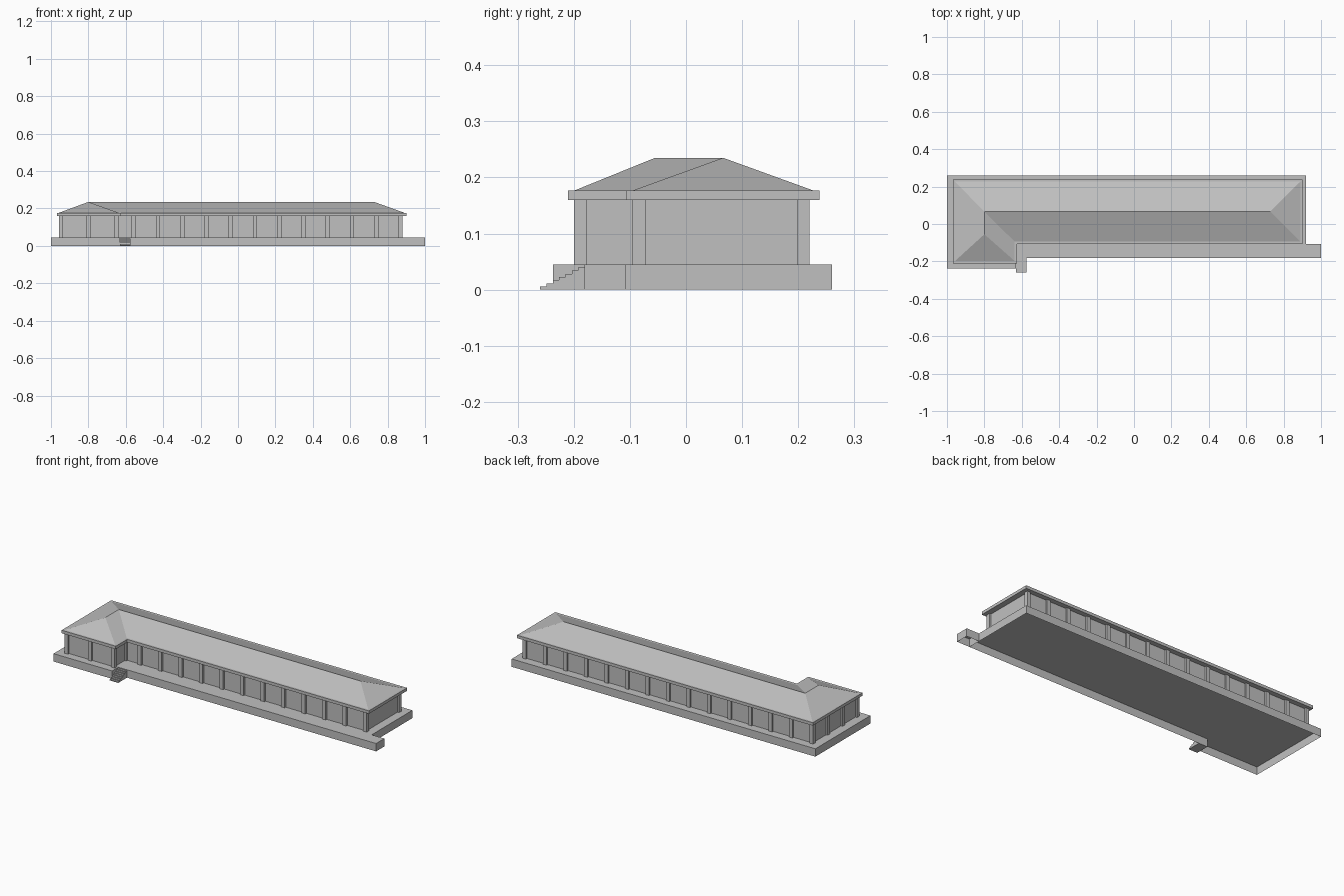
import bpy, bmesh

cube = bpy.data.objects.get("Cube")
if cube:
    bpy.data.objects.remove(cube, do_unlink=True)

stone = bpy.data.materials.new("pale grey")
stone.use_nodes = True
stone.diffuse_color = (0.53, 0.53, 0.53, 1)
stone.node_tree.nodes["Principled BSDF"].inputs["Base Color"].default_value = (0.53, 0.53, 0.53, 1)


def finish(name, bm):
    mesh = bpy.data.meshes.new(name)
    bm.to_mesh(mesh)
    bm.free()
    mesh.materials.append(stone)
    obj = bpy.data.objects.new(name, mesh)
    bpy.context.collection.objects.link(obj)
    return obj


def add_prism(bm, outline, z0, z1, top=True, bottom=True):
    """Upright prism over a counter-clockwise outline, with optional caps."""
    low = [bm.verts.new((x, y, z0)) for x, y in outline]
    high = [bm.verts.new((x, y, z1)) for x, y in outline]
    n = len(outline)
    for i in range(n):
        j = (i + 1) % n
        bm.faces.new((low[i], low[j], high[j], high[i]))
    if top:
        bm.faces.new(high)
    if bottom:
        bm.faces.new(low[::-1])


def prism(name, outline, z0, z1, top=True, bottom=True):
    bm = bmesh.new()
    add_prism(bm, outline, z0, z1, top, bottom)
    return finish(name, bm)


def rect(x0, x1, y0, y1):
    return [(x0, y0), (x1, y0), (x1, y1), (x0, y1)]


def ell(left, wing_right, right, wing_front, front, back):
    """L-shaped plan: a long range with a short wing at the low-x end."""
    return [(left, wing_front), (wing_right, wing_front), (wing_right, front),
            (right, front), (right, back), (left, back)]


FLOOR, SOFFIT, EAVE, RIDGE = 0.045, 0.16, 0.177, 0.235

# Hollow plinth and its small side landing, open underneath
prism("plinth", ell(-1, -0.63, 0.92, -0.237, -0.181, 0.26), 0, FLOOR, bottom=False)
prism("side_landing", rect(0.92, 1, -0.181, -0.107), 0, FLOOR, bottom=False)

# Entrance steps, one stepped side profile extruded across x
COUNT = 7
tread, rise = 0.079 / COUNT, FLOOR / (COUNT + 1)
profile = [(-0.181, 0), (-0.26, 0)]
for i in range(COUNT):
    profile += [(-0.26 + i * tread, (i + 1) * rise),
                (-0.26 + (i + 1) * tread, (i + 1) * rise)]
bm = bmesh.new()
side = bm.faces.new([bm.verts.new((-0.63, y, z)) for y, z in profile])
ext = bmesh.ops.extrude_face_region(bm, geom=[side])
moved = [v for v in ext["geom"] if isinstance(v, bmesh.types.BMVert)]
bmesh.ops.translate(bm, verts=moved, vec=(0.055, 0, 0))
bmesh.ops.recalc_face_normals(bm, faces=bm.faces)
finish("entrance_steps", bm)

# Walls, set back a little behind the column faces
LEFT, WING, RIGHT = -0.957, -0.64, 0.88
WING_FRONT, FRONT, BACK = -0.2, -0.095, 0.22
IN = 0.01
prism("walls", ell(LEFT + IN, WING - IN, RIGHT - IN, WING_FRONT + IN, FRONT + IN, BACK - IN),
      FLOOR, SOFFIT, top=False, bottom=False)

# Square columns along every side
H = 0.0112
bays = 14
step = (RIGHT - LEFT - 2 * H) / bays
grid = [LEFT + H + i * step for i in range(bays + 1)]
spots = [(x, BACK - H) for x in grid]
spots += [(x, FRONT + H) for x in grid if x > WING]
spots += [(x, WING_FRONT + H) for x in (LEFT + H, (LEFT + WING) / 2, WING - H)]
side_step = (BACK - WING_FRONT - 2 * H) / 3
spots += [(LEFT + H, WING_FRONT + H + i * side_step) for i in (1, 2)]
spots.append((WING - H, FRONT + H))
bm = bmesh.new()
for x, y in spots:
    add_prism(bm, rect(x - H, x + H, y - H, y + H), FLOOR, SOFFIT, False, False)
finish("columns", bm)

# Eaves slab
prism("eaves", ell(-0.968, -0.626, 0.902, -0.21, -0.107, 0.238), SOFFIT, EAVE)

# Hipped roof with a valley where the wing meets the main range
bm = bmesh.new()
plan = ell(-0.957, -0.638, 0.889, -0.198, -0.094, 0.226)
a, b, c, d, e, f = [bm.verts.new((x, y, EAVE)) for x, y in plan]
r1, r2, r3 = [bm.verts.new((x, y, RIDGE)) for x, y in
              ((-0.8, -0.055), (-0.8, 0.066), (0.728, 0.066))]
for face in ((a, b, r1), (b, c, r2, r1), (c, d, r3, r2),
             (d, e, r3), (e, f, r2, r3), (f, a, r1, r2)):
    bm.faces.new(face)
finish("hipped_roof", bm)
